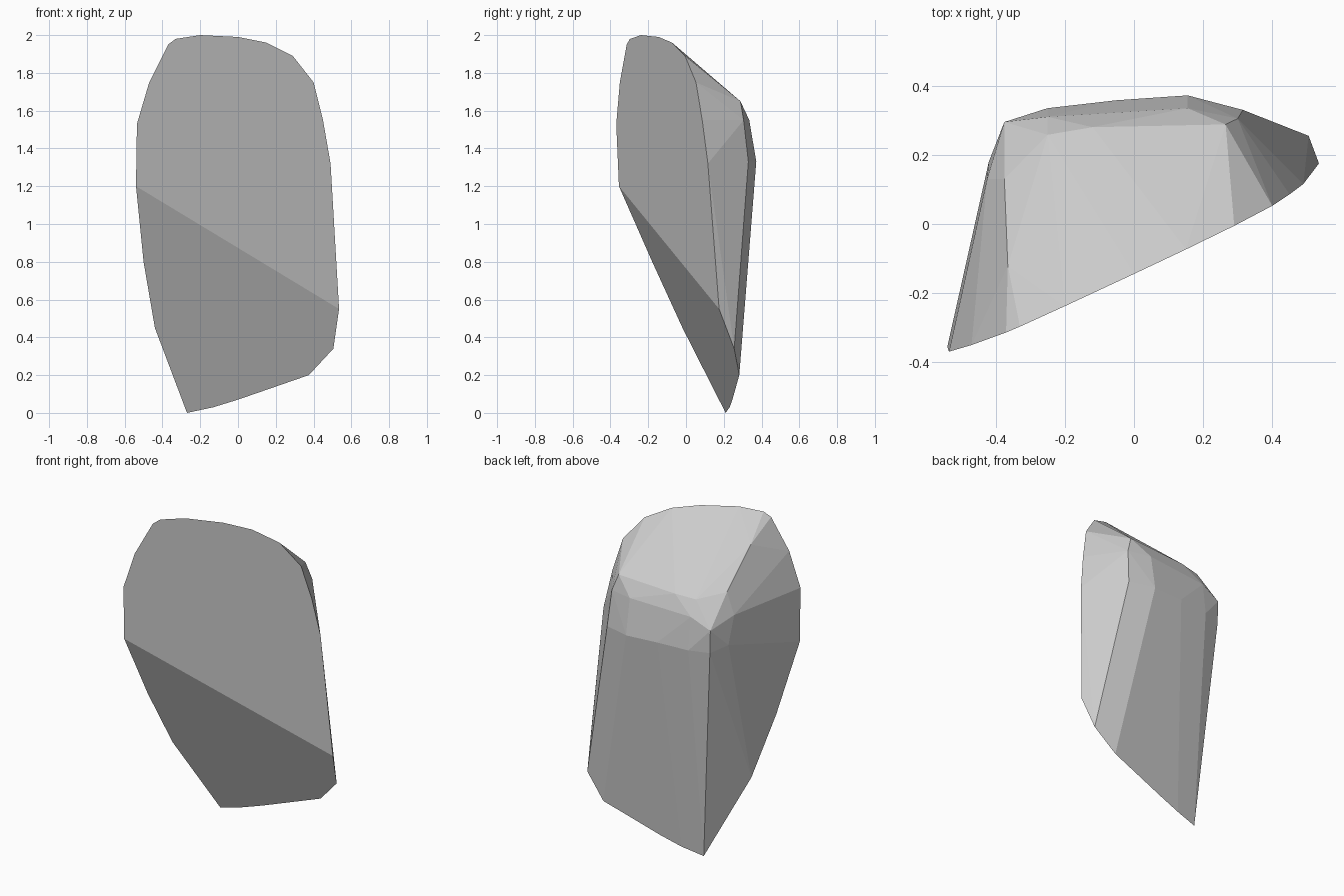
import bpy, bmesh, math

if "Cube" in bpy.data.objects:
    bpy.data.objects.remove(bpy.data.objects["Cube"])


def upper_front(x, z):
    """Depth of the large flat front facet."""
    return -0.045 + 0.463 * x - 0.05 * z


def lower_front(x, z):
    """Depth of the undercut facet below the diagonal crease."""
    return 0.275 + 0.241 * x - 0.4166 * z


# Outlines of the two flat front facets (x, z)
upper = [(-0.54, 1.2), (-0.535, 1.53), (-0.47, 1.75), (-0.37, 1.95), (-0.33, 1.98),
         (-0.2, 2.0), (0, 1.99), (0.15, 1.96), (0.29, 1.89), (0.4, 1.75),
         (0.45, 1.55), (0.49, 1.32), (0.535, 0.55)]
lower = [(-0.5, 0.8), (-0.44, 0.45), (-0.27, 0), (-0.13, 0.03), (0, 0.07),
         (0.375, 0.2), (0.505, 0.34)]

# Back of the rock: belt, worn bevel and rim of the sloping top (x, y, z)
belt = [(-0.42, 0.18, 1.35), (-0.372, 0.295, 1.33), (-0.25, 0.335, 1.33),
        (-0.05, 0.358, 1.335), (0.155, 0.372, 1.33), (0.315, 0.33, 1.33)]
bevel = [(-0.425, 0.13, 1.52), (-0.375, 0.295, 1.47), (-0.25, 0.31, 1.53),
         (0.155, 0.335, 1.55), (0.3, 0.305, 1.55)]
rim = [(-0.365, -0.12, 1.85), (-0.375, 0.13, 1.65), (-0.25, 0.258, 1.62),
       (-0.12, 0.28, 1.63), (0.265, 0.288, 1.65)]

points = [(x, upper_front(x, z), z) for x, z in upper]
points += [(x, lower_front(x, z), z) for x, z in lower]
points += belt + bevel + rim

# Rock: convex hull, with flat facets merged
bm = bmesh.new()
for p in points:
    bm.verts.new(p)
bmesh.ops.convex_hull(bm, input=bm.verts[:])
bmesh.ops.delete(bm, geom=[v for v in bm.verts if not v.link_faces], context='VERTS')
bmesh.ops.dissolve_limit(bm, angle_limit=math.radians(1.5),
                         verts=bm.verts[:], edges=bm.edges[:])
bmesh.ops.recalc_face_normals(bm, faces=bm.faces[:])
mesh = bpy.data.meshes.new("rock")
bm.to_mesh(mesh)
bm.free()

# Single stone grey
stone = bpy.data.materials.new("stone grey")
stone.diffuse_color = (0.6, 0.6, 0.6, 1)
stone.use_nodes = True
stone.node_tree.nodes["Principled BSDF"].inputs["Base Color"].default_value = stone.diffuse_color
mesh.materials.append(stone)
rock = bpy.data.objects.new("rock", mesh)
bpy.context.collection.objects.link(rock)
